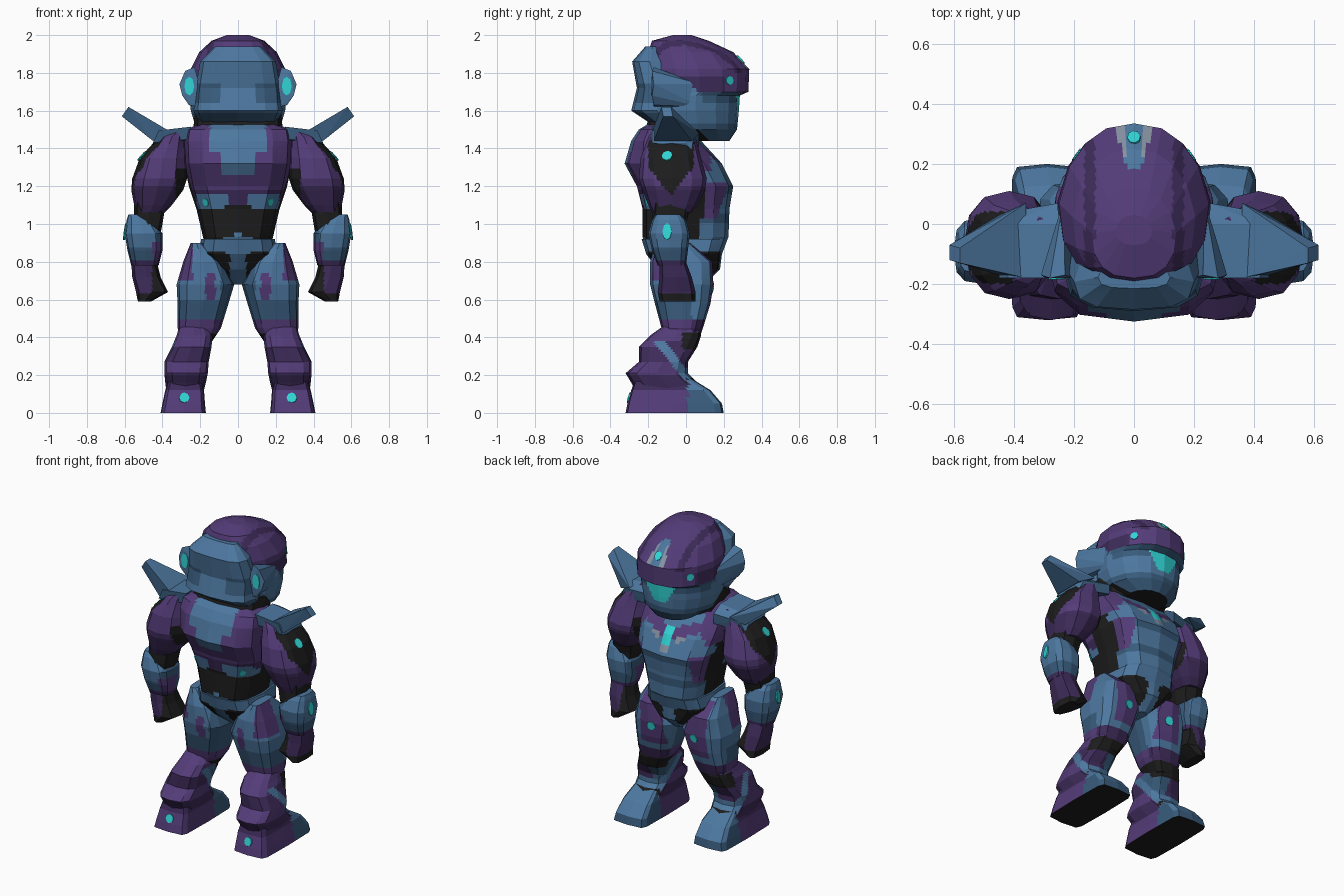
import bpy, bmesh, math
from mathutils import Vector, Matrix

cube = bpy.data.objects.get("Cube")
if cube:
    bpy.data.objects.remove(cube)

COLOURS = {
    "purple": (0.088, 0.045, 0.19), "dark_purple": (0.047, 0.024, 0.1),
    "blue": (0.073, 0.185, 0.35), "dark_blue": (0.04, 0.105, 0.2),
    "black": (0.012, 0.012, 0.012), "teal": (0.03, 0.66, 0.66), "grey": (0.24, 0.29, 0.36)}
MATS = {}
for key, rgb in COLOURS.items():
    m = bpy.data.materials.new(key)
    m.use_nodes = True
    m.diffuse_color = (*rgb, 1)
    bsdf = m.node_tree.nodes["Principled BSDF"]
    bsdf.inputs["Base Color"].default_value = (*rgb, 1)
    bsdf.inputs["Roughness"].default_value = 0.8
    MATS[key] = m
NAMES = list(COLOURS)


def finish(name, bm, rule):
    """Paint each face by the rule (x is the distance from the middle) and link the object."""
    bmesh.ops.recalc_face_normals(bm, faces=bm.faces)
    bm.normal_update()
    for f in bm.faces:
        c = f.calc_center_median()
        key = rule if isinstance(rule, str) else rule(abs(c.x), c.y, c.z, f.normal)
        f.material_index = NAMES.index(key)
    me = bpy.data.meshes.new(name)
    bm.to_mesh(me)
    bm.free()
    for key in NAMES:
        me.materials.append(MATS[key])
    ob = bpy.data.objects.new(name, me)
    bpy.context.collection.objects.link(ob)
    return ob


def loft(name, rings, rule, side=1, n=12, power=0.65, taper=0.0, cuts=5):
    """Stack rings given as (z, x_min, x_max, y_min, y_max)."""
    bm = bmesh.new()
    loops = []
    for z, x0, x1, y0, y1 in rings:
        loop = []
        for i in range(n):
            a = math.tau * i / n
            c, s = math.cos(a), math.sin(a)
            px = math.copysign(abs(c) ** power, c) * (1 - taper * max(s, 0))
            py = math.copysign(abs(s) ** power, s)
            x = (x0 + x1) / 2 + px * (x1 - x0) / 2
            loop.append(bm.verts.new((side * x, (y0 + y1) / 2 + py * (y1 - y0) / 2, z)))
        loops.append(loop)
    for a, b in zip(loops, loops[1:]):
        for i in range(n):
            j = (i + 1) % n
            bm.faces.new((a[i], a[j], b[j], b[i]))
    bm.faces.new(loops[0])
    bm.faces.new(loops[-1])
    if cuts:
        bmesh.ops.subdivide_edges(bm, edges=bm.edges[:], cuts=cuts, use_grid_fill=True)
    return finish(name, bm, rule)


def body(name, rings, rule, **kw):
    """Loft centred on x = 0, rings as (z, half_width, y_min, y_max)."""
    return loft(name, [(z, -w, w, a, b) for z, w, a, b in rings], rule, **kw)


def hull(name, pts, rule, side):
    bm = bmesh.new()
    for x, y, z in pts:
        bm.verts.new((side * x, y, z))
    bmesh.ops.convex_hull(bm, input=bm.verts[:])
    return finish(name, bm, rule)


def light(name, target, origin, direction, rx=0.028, rz=0.028):
    """Thin glowing disc laid on the surface of the target."""
    bpy.context.view_layer.update()
    ok, loc, nor, _ = target.ray_cast(Vector(origin), Vector(direction))
    if not ok:
        return
    bm = bmesh.new()
    bmesh.ops.create_cone(bm, cap_ends=True, segments=8, radius1=1, radius2=1, depth=1)
    mat = (Matrix.Translation(loc) @ nor.to_track_quat('Z', 'Y').to_matrix().to_4x4()
           @ Matrix.Diagonal((rx, rz, 0.009, 1)))
    bmesh.ops.transform(bm, matrix=mat, verts=bm.verts)
    finish(name, bm, "teal")


# Helmet
def helmet_rule(x, y, z, n):
    if n.z < -0.8 and z < 1.5:
        return "black"
    if y > 0.17 and 1.56 < z < 1.68 and x < 0.04 + (z - 1.56) * 0.55:
        return "teal"
    if z > 1.7 + max(0, 0.08 - y) * 0.5:
        if y > 0.18 and z > 1.82 and x < 0.02 + (y - 0.18) * 0.3:
            return "grey" if x > 0.03 and y > 0.23 else "blue"
        if z < 1.78 and y < 0.2:
            return "dark_purple"
        return "dark_purple" if 0.13 < x < 0.165 and z > 1.8 else "purple"
    return "dark_blue" if z < 1.53 or (y > 0.08 and z > 1.64) else "blue"

helmet = body("helmet", [
    (1.44, .13, .02, .23), (1.5, .22, -.14, .27), (1.6, .25, -.18, .28), (1.68, .255, -.18, .285),
    (1.7, .255, -.18, .33), (1.82, .25, -.2, .335), (1.91, .205, -.2, .25),
    (1.97, .14, -.18, .12), (2.0, .06, -.07, .03)], helmet_rule, n=16, power=.8, taper=.22)
light("brow_light", helmet, (0, 1, 1.87), (0, -1, 0), .022, .03)

# Plate on the back of the helmet
def shell_rule(x, y, z, n):
    return "dark_blue" if z < 1.58 or (1.64 < z < 1.74 and x > 0.1) else "blue"

body("helmet_back_plate", [
    (1.52, .2, -.17, 0), (1.6, .235, -.29, -.02), (1.72, .225, -.26, -.04), (1.86, .2, -.285, -.1),
    (1.94, .12, -.215, -.14)], shell_rule, n=12, power=.7)
body("neck", [(1.44, .22, -.2, .08), (1.52, .235, -.21, .1), (1.58, .23, -.19, .1)], "black", cuts=0)


# Torso
def torso_rule(x, y, z, n):
    if y < -0.08:
        if z < 0.945 - x * 0.25:
            return "blue"
        if 1.07 < z < 1.155 and 0.06 < x < 0.22:
            return "blue"
        if z < 1.1:
            return "black"
        if z > 1.25 and x < (0.15 if z > 1.38 else 0.1):
            return "blue"
        return "dark_purple" if z < 1.18 else "purple"
    if y > 0 and x < 0.032 and 1.23 < z < 1.37:
        return "teal" if z > 1.255 else "grey"
    if y < 0.06 and x > 0.12:
        return "purple" if z > 1.28 else "black"
    if z > 1.45:
        return "dark_blue"
    if 0 < z - 1.28 - x * 0.4 < 0.06 or (x > 0.17 and y < 0.13 and z > 1.27):
        return "purple"
    if 0.06 < x < 0.12 and 0 < z - 1.25 - x * 0.4 < 0.03:
        return "grey"
    if x > 0.17 and 1.02 < z < 1.22:
        return "purple" if y > 0.1 else "black"
    return "dark_blue" if 1.0 < z < 1.06 or 1.17 < z < 1.2 else "blue"

body("torso", [
    (.86, .17, -.2, .18), (.93, .185, -.23, .225), (1.08, .22, -.23, .23), (1.2, .26, -.26, .25),
    (1.32, .285, -.325, .19), (1.44, .29, -.29, .08), (1.5, .28, -.25, .03),
    (1.53, .2, -.2, 0)], torso_rule, n=12)
torso = bpy.data.objects["torso"]


# Pelvis with belt and groin guard
def pelvis_rule(x, y, z, n):
    return "blue" if x < 0.045 or z > 0.84 + x * 0.1 else "black"

body("pelvis", [(.68, .03, -.05, .1), (.76, .12, -.15, .18), (.84, .21, -.21, .19),
                (.92, .195, -.235, .22)], pelvis_rule)


def shoulder_rule(x, y, z, n):
    if x > 0.4 and n.x * n.x > 0.2 and abs(y + 0.08) < min(0.12, (z - 1.15) * 0.8):
        return "black"
    if x < 0.33 and z < 1.3:
        return "black"
    return "dark_purple" if z < 1.2 else "purple"

def forearm_rule(x, y, z, n):
    if z < 0.81:
        return "dark_purple"
    if x < 0.45 and y < -0.06 and z < 0.9:
        return "purple"
    return "dark_blue" if z < 0.88 or x < 0.43 else "blue"

def hand_rule(x, y, z, n):
    return "dark_purple" if x > 0.455 and z > 0.63 else "black"

def thigh_rule(x, y, z, n):
    if z < 0.42:
        return "black"
    if y > 0.03:
        if z > 0.53 and 0.08 < x < 0.24:
            return "purple"
        return "blue" if z > 0.5 else "dark_purple"
    if z < 0.5:
        return "purple"
    if x > 0.24 and z > 0.7 and y < -0.03:
        return "purple"
    if 0.12 < x < 0.17 and 0.6 < z < 0.75:
        return "purple"
    return "dark_blue" if z < 0.6 or x < 0.09 else "blue"

def shin_rule(x, y, z, n):
    if y > -0.02 and 0.33 < z < 0.43 or (y > 0 and 0.15 < z < 0.185):
        return "black"
    d = y + 0.16 - (0.36 - z) * 0.8
    if 0 < d and z < 0.38:
        if d < 0.06 or z < 0.24:
            return "blue"
        return "dark_purple" if x > 0.24 else "dark_blue"
    return "dark_purple" if z < 0.2 or 0.27 < z < 0.35 else "purple"

def foot_rule(x, y, z, n):
    if n.z < -0.8:
        return "black"
    if y > 0.01:
        return "blue" if n.z > 0.3 else "dark_blue"
    return "purple" if z < 0.12 else "dark_purple"

def fin_rule(x, y, z, n):
    return "blue" if n.z > 0.3 else "dark_blue"


for side, tag in ((1, "left"), (-1, "right")):
    # Ear flare, sweeping forward into the helmet
    flare = hull(tag + "_ear_flare", [
        (.22, -.17, 1.62), (.26, -.17, 1.63), (.295, -.18, 1.68), (.31, -.17, 1.74),
        (.28, -.18, 1.81), (.23, -.17, 1.83), (.23, .08, 1.62), (.235, .08, 1.74),
        (.2, -.18, 1.72)], "blue", side)
    light(tag + "_ear_light", flare, (side * .258, -1, 1.73), (0, 1, 0), .026, .05)
    light(tag + "_temple_light", helmet, (side, .23, 1.76), (-side, 0, 0), .024, .024)
    light(tag + "_back_light", torso, (side * .17, -1, 1.115), (0, 1, 0), .02, .022)

    # Arm
    shoulder = loft(tag + "_shoulder", [
        (1.06, .39, .54, -.18, .03), (1.1, .35, .55, -.2, .06), (1.18, .29, .565, -.23, .1),
        (1.24, .27, .56, -.25, .11), (1.35, .27, .52, -.24, .08), (1.46, .28, .42, -.2, .05),
        (1.5, .28, .34, -.17, .02)], shoulder_rule, side, power=.82)
    light(tag + "_shoulder_light", shoulder, (side, -.1, 1.36), (-side, 0, 0), .028, .033)
    loft(tag + "_upper_arm", [(.9, .42, .55, -.17, 0), (1.0, .4, .55, -.18, 0),
                              (1.12, .38, .55, -.18, .03)], "black", side, n=8, cuts=0)
    forearm = loft(tag + "_forearm", [
        (.78, .42, .565, -.15, 0), (.86, .4, .585, -.18, .01), (.95, .4, .6, -.2, .02),
        (1.02, .45, .59, -.18, .0), (1.05, .5, .58, -.16, -.03)], forearm_rule, side)
    light(tag + "_forearm_light", forearm, (side, -.1, .96), (-side, 0, 0), .024, .045)
    loft(tag + "_hand", [(.59, .46, .53, -.14, .05), (.64, .37, .54, -.15, .05),
                         (.72, .41, .56, -.14, .03), (.8, .43, .565, -.14, 0)],
         hand_rule, side, n=8)

    # Shoulder fin: sloping pad and swept blade
    hull(tag + "_fin_pad", [(x, y, z) for x, z, f in ((.25, 1.515, .07), (.42, 1.495, .04),
                                                      (.25, 1.45, .07), (.45, 1.43, .03))
                            for y, z in ((-.18, z), (0, z), (f, z - .04))], fin_rule, side)
    hull(tag + "_fin_blade", [(.36, -.18, 1.49), (.36, .07, 1.48), (.45, -.17, 1.44), (.45, .03, 1.44),
                              (.58, -.13, 1.62), (.58, -.08, 1.62), (.615, -.12, 1.57),
                              (.615, -.07, 1.57)], fin_rule, side)

    # Leg
    thigh = loft(tag + "_thigh", [
        (.36, .15, .29, -.1, .06), (.45, .09, .32, -.13, .09), (.58, .05, .32, -.165, .13),
        (.68, .02, .325, -.19, .145), (.8, .08, .29, -.19, .14), (.9, .19, .25, -.16, .02)],
        thigh_rule, side)
    light(tag + "_thigh_light", thigh, (side * .155, 1, .66), (0, -1, 0))
    loft(tag + "_shin", [
        (.12, .18, .38, -.27, .1), (.16, .17, .385, -.29, .06), (.21, .16, .39, -.32, .01),
        (.27, .155, .39, -.25, .01), (.35, .14, .35, -.25, .06), (.41, .135, .325, -.19, .08),
        (.46, .16, .31, -.12, .07)], shin_rule, side)
    foot = loft(tag + "_foot", [
        (0, .17, .41, -.32, .2), (.05, .175, .4, -.31, .19), (.12, .18, .385, -.29, .13),
        (.2, .2, .36, -.26, 0)], foot_rule, side, power=.27)
    light(tag + "_heel_light", foot, (side * .285, -1, .08), (0, 1, 0))
